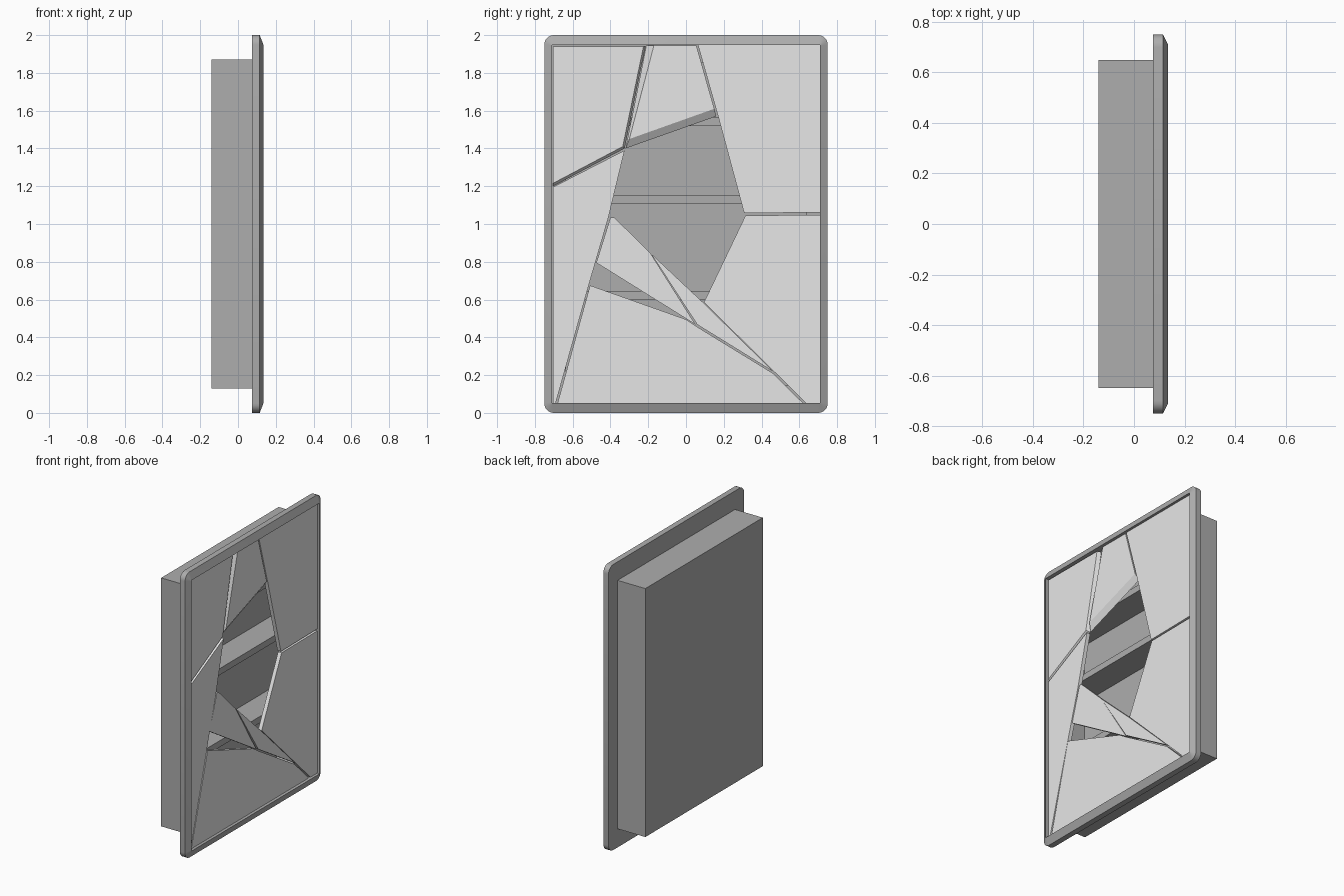
import bpy, bmesh, math

if "Cube" in bpy.data.objects:
    bpy.data.objects.remove(bpy.data.objects["Cube"], do_unlink=True)


def make_material(name, value):
    m = bpy.data.materials.new(name)
    m.use_nodes = True
    color = (value, value, value, 1)
    m.diffuse_color = color
    m.node_tree.nodes["Principled BSDF"].inputs["Base Color"].default_value = color
    return m


METAL = make_material("grey metal", 0.42)
GLASS = make_material("pale mirror glass", 0.8)


def finish(name, bm, mat):
    bmesh.ops.recalc_face_normals(bm, faces=bm.faces)
    mesh = bpy.data.meshes.new(name)
    bm.to_mesh(mesh)
    bm.free()
    mesh.materials.append(mat)
    ob = bpy.data.objects.new(name, mesh)
    bpy.context.collection.objects.link(ob)
    return ob


def box(bm, x0, x1, half_y, z0, z1):
    verts = bmesh.ops.create_cube(bm, size=1)["verts"]
    for v in verts:
        v.co.x = x1 if v.co.x > 0 else x0
        v.co.y = half_y if v.co.y > 0 else -half_y
        v.co.z = z1 if v.co.z > 0 else z0


def rounded_loop(bm, x, half_y, half_z, radius, steps=6):
    # Rounded rectangle facing +x, centred at mid height
    verts = []
    for q, (sy, sz) in enumerate(((1, 1), (-1, 1), (-1, -1), (1, -1))):
        for i in range(steps + 1):
            a = math.pi / 2 * (q + i / steps)
            verts.append(bm.verts.new((x,
                                       sy * (half_y - radius) + radius * math.cos(a),
                                       1 + sz * (half_z - radius) + radius * math.sin(a))))
    return verts


# Cabinet body: a box hollowed from the front
bm = bmesh.new()
box(bm, -0.14, 0.076, 0.65, 0.13, 1.87)
bm.normal_update()
front = max(bm.faces, key=lambda f: f.normal.x)
bmesh.ops.inset_region(bm, faces=[front], thickness=0.015)
for v in bmesh.ops.extrude_face_region(bm, geom=[front])["geom"]:
    if isinstance(v, bmesh.types.BMVert):
        v.co.x = -0.125
bmesh.ops.delete(bm, geom=[front], context="FACES")
finish("cabinet_body", bm, METAL)

# Three shelves
for name, top in (("upper", 1.565), ("middle", 1.15), ("lower", 0.645)):
    bm = bmesh.new()
    box(bm, -0.125, 0.06, 0.635, top - 0.045, top)
    finish(name + "_shelf", bm, METAL)

# Door frame: a chamfered rim with a flange behind the glass
bm = bmesh.new()
loops = [rounded_loop(bm, *p) for p in (
    (0.075, 0.635, 0.855, 0.004), (0.075, 0.75, 1.0, 0.05),
    (0.115, 0.75, 1.0, 0.05), (0.135, 0.71, 0.948, 0.004),
    (0.088, 0.71, 0.948, 0.004), (0.088, 0.635, 0.855, 0.004))]
for a, b in zip(loops, loops[1:] + loops[:1]):
    for i in range(len(a)):
        j = (i + 1) % len(a)
        bm.faces.new((a[i], a[j], b[j], b[i]))
frame = finish("door_frame", bm, METAL)
bpy.context.view_layer.objects.active = frame
frame.select_set(True)
bpy.ops.object.shade_smooth_by_angle(angle=math.radians(25))
frame.select_set(False)


# Broken mirror pieces: outlines are (y, z)
def shard(name, outline, front=0.117, back=0.09, back_outline=None, tilt=0.0):
    bm = bmesh.new()
    mid = sum(p[1] for p in outline) / len(outline)
    f = [bm.verts.new((front + tilt * (z - mid), y, z)) for y, z in outline]
    b = [bm.verts.new((back + tilt * (z - mid), y, z)) for y, z in back_outline or outline]
    bm.faces.new(f)
    bm.faces.new(b[::-1])
    for i in range(len(f)):
        j = (i + 1) % len(f)
        bm.faces.new((f[j], f[i], b[i], b[j]))
    return finish(name, bm, GLASS)


shard("upper_left_shard",
      [(-0.705, 1.94), (-0.225, 1.94), (-0.335, 1.41), (-0.705, 1.215)],
      back_outline=[(-0.705, 1.94), (-0.215, 1.94), (-0.325, 1.4), (-0.705, 1.2)])
shard("upper_middle_shard",
      [(-0.17, 1.945), (0.055, 1.945), (0.15, 1.61), (-0.3, 1.45)],
      back_outline=[(-0.21, 1.945), (0.055, 1.945), (0.16, 1.57), (-0.32, 1.4)])
shard("upper_right_shard",
      [(0.063, 1.948), (0.71, 1.948), (0.71, 1.062), (0.308, 1.057), (0.17, 1.57)])
shard("lower_right_shard",
      [(0.315, 1.045), (0.71, 1.048), (0.71, 0.052), (0.635, 0.052),
       (0.47, 0.215), (0.095, 0.585)])
shard("left_shard",
      [(-0.705, 1.195), (-0.325, 1.39), (-0.412, 1.03), (-0.515, 0.675),
       (-0.69, 0.052), (-0.705, 0.052)])
shard("bottom_shard",
      [(-0.508, 0.675), (0.0, 0.495), (0.06, 0.455), (0.46, 0.21),
       (0.62, 0.052), (-0.68, 0.052)], tilt=0.01)
shard("loose_shard",
      [(-0.4, 1.035), (-0.38, 1.035), (-0.19, 0.848), (0.05, 0.468), (-0.475, 0.795)],
      front=0.113, tilt=0.015)
shard("pointed_shard",
      [(-0.185, 0.843), (0.095, 0.58), (0.465, 0.217), (0.06, 0.467)],
      front=0.116)
